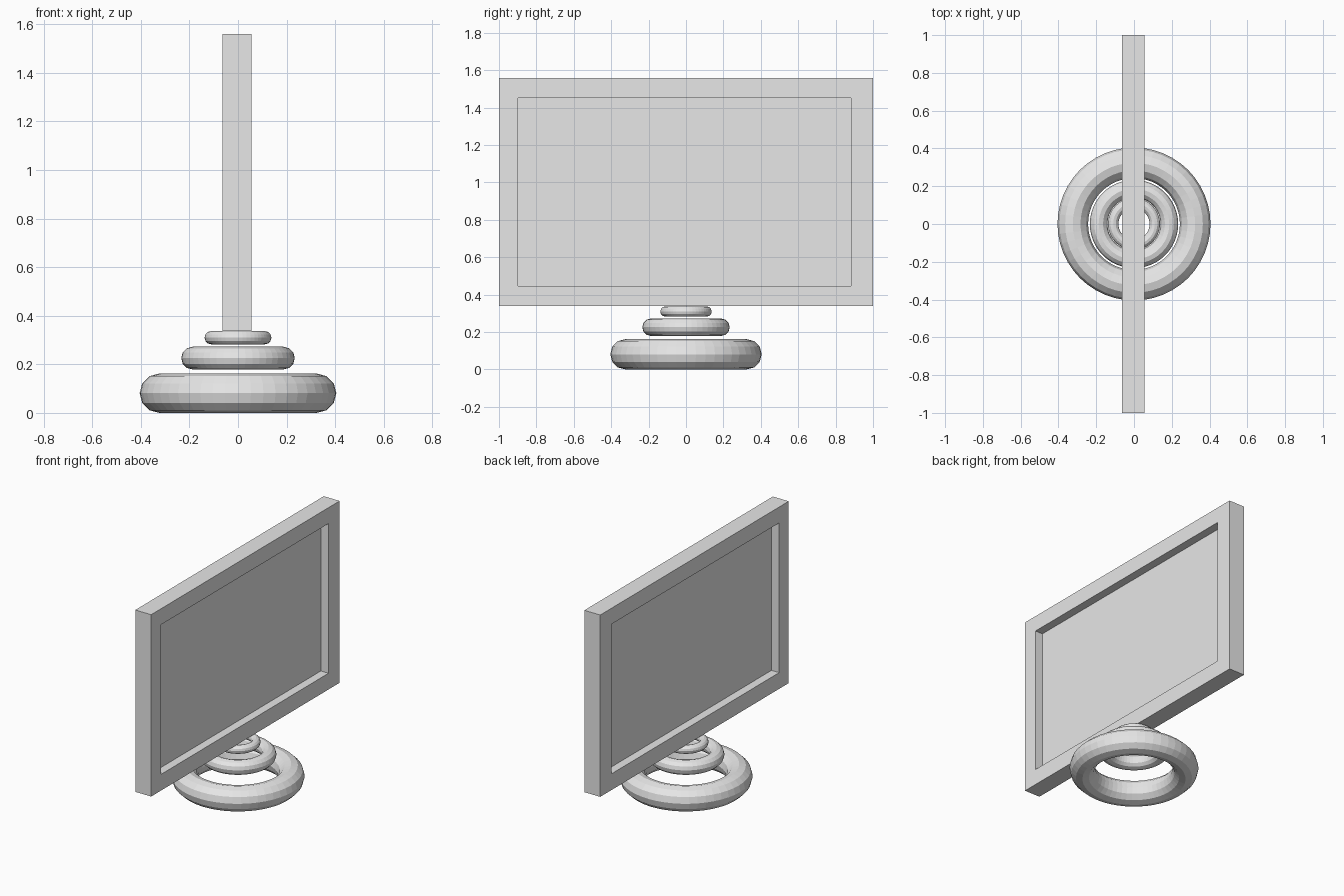
import bpy
import bmesh

if "Cube" in bpy.data.objects:
    bpy.data.objects.remove(bpy.data.objects["Cube"])

grey = bpy.data.materials.new("light grey")
grey.diffuse_color = (0.8, 0.8, 0.8, 1)
grey.use_nodes = True
grey.node_tree.nodes["Principled BSDF"].inputs["Base Color"].default_value = grey.diffuse_color


def rect(bm, x, y0, y1, z0, z1):
    """Four corner vertices of a rectangle in the plane at x."""
    return [bm.verts.new((x, y, z)) for y, z in
            ((y0, z0), (y1, z0), (y1, z1), (y0, z1))]


def finish(bm, name):
    bmesh.ops.recalc_face_normals(bm, faces=bm.faces)
    mesh = bpy.data.meshes.new(name)
    bm.to_mesh(mesh)
    bm.free()
    mesh.materials.append(grey)
    bpy.context.collection.objects.link(bpy.data.objects.new(name, mesh))


X0, X1 = -0.063, 0.055
OUTER = (-1.0, 1.0, 0.338, 1.559)
INNER = (-0.898, 0.882, 0.447, 1.452)

# Screen frame: a rectangular ring, open on both sides
bm = bmesh.new()
loops = [rect(bm, X0, *OUTER), rect(bm, X1, *OUTER),
         rect(bm, X1, *INNER), rect(bm, X0, *INNER)]
for a, b in zip(loops, loops[1:] + loops[:1]):
    for i in range(4):
        j = (i + 1) % 4
        bm.faces.new((a[i], a[j], b[j], b[i]))
finish(bm, "screen_frame")

# Screen panel: thin plate halfway through the frame, recessed on both sides
bm = bmesh.new()
mid = (X0 + X1) / 2
bmesh.ops.create_cube(bm, size=1)
for v in bm.verts:
    v.co.x = mid + v.co.x * 0.004
    v.co.y = INNER[0] if v.co.y < 0 else INNER[1]
    v.co.z = INNER[2] if v.co.z < 0 else INNER[3]
finish(bm, "screen_panel")

# Stand: three separate rings, shrinking upwards
for name, radius, z in (("base_ring", 0.324, 0.081),
                        ("middle_ring", 0.187, 0.2255),
                        ("top_ring", 0.11, 0.3095)):
    bpy.ops.mesh.primitive_torus_add(
        major_radius=radius, minor_radius=radius * 0.25,
        major_segments=48, minor_segments=12, location=(0, 0, z))
    ring = bpy.context.object
    ring.name = name
    ring.data.materials.append(grey)
